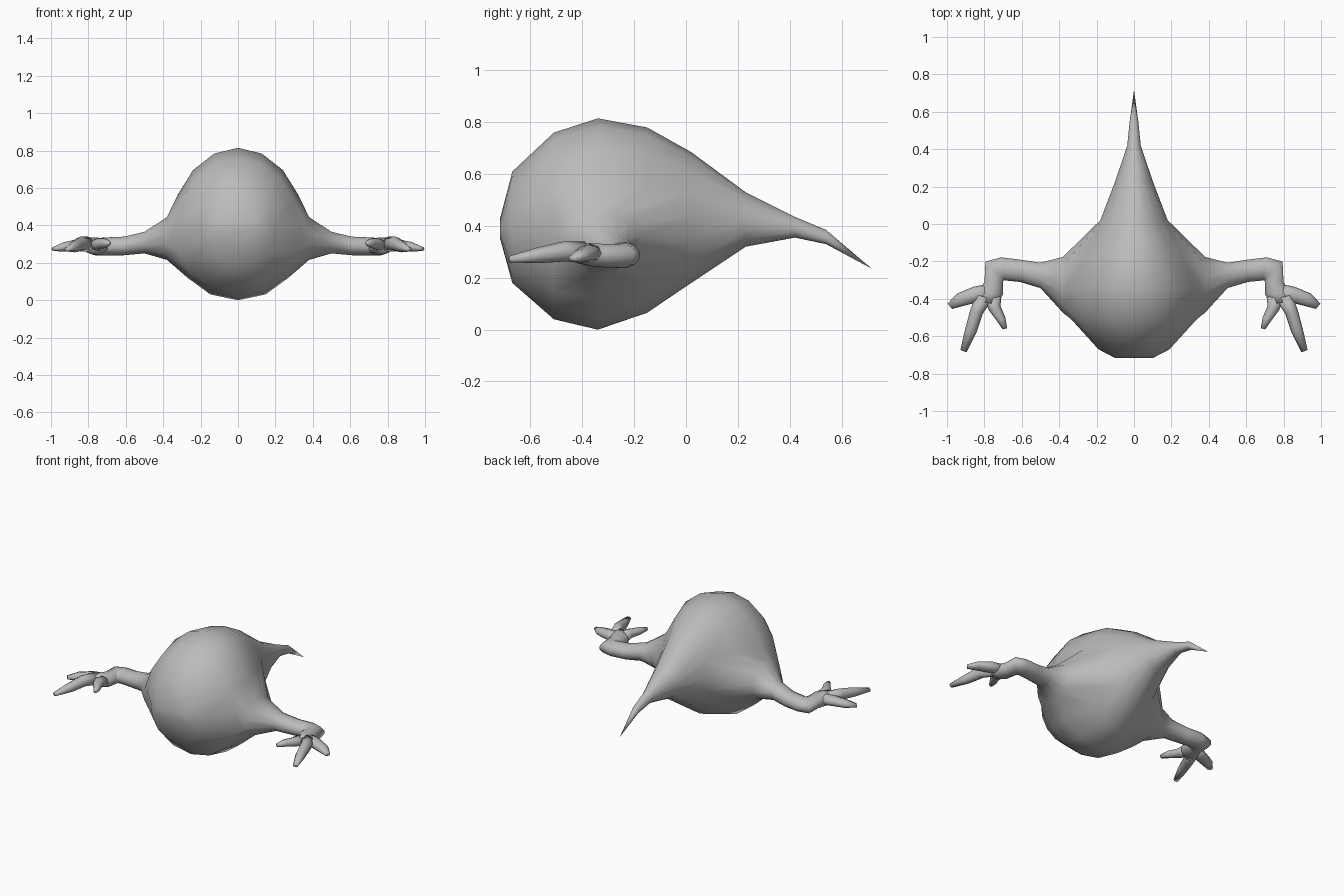
import bpy, bmesh, math
from math import sin, cos, pi, radians

if "Cube" in bpy.data.objects:
    bpy.data.objects.remove(bpy.data.objects["Cube"])

grey = bpy.data.materials.new("plain grey")
grey.diffuse_color = (0.5, 0.5, 0.5, 1)
grey.use_nodes = True
grey.node_tree.nodes["Principled BSDF"].inputs["Base Color"].default_value = grey.diffuse_color


def finish(bm, name):
    bmesh.ops.recalc_face_normals(bm, faces=bm.faces)
    me = bpy.data.meshes.new(name)
    bm.to_mesh(me)
    bm.free()
    me.materials.append(grey)
    me.shade_smooth()
    ob = bpy.data.objects.new(name, me)
    bpy.context.collection.objects.link(ob)
    return ob


def bridge(bm, a, b):
    n = len(a)
    for k in range(n):
        bm.faces.new((a[k], a[(k + 1) % n], b[(k + 1) % n], b[k]))


def ring(bm, station, sides, s=1):
    """Oval cross-section: centre, half width, half height, heading in degrees."""
    x, y, z, hw, hh, heading = station
    h = radians(heading)
    out = []
    for k in range(sides):
        t = pi / 4 + 2 * pi * k / sides
        u = hw * 1.03 * cos(t)
        out.append(bm.verts.new((s * (x - sin(h) * u), y + cos(h) * u,
                                 z + hh * 1.03 * sin(t))))
    return out


# Body with tail: oval sections along y (y, bottom, top, half width)
SECTIONS = [(-.717, .35, .43, .10), (-.67, .18, .61, .19), (-.51, .04, .76, .335),
            (-.34, 0, .815, .36), (-.15, .065, .78, .28), (.02, .18, .685, .18),
            (.23, .32, .53, .10), (.42, .355, .435, .036), (.54, .33, .385, .024)]
SEG = 16
bm = bmesh.new()
rings = []
for y, lo, hi, w in SECTIONS:
    r = []
    for j in range(SEG):
        a = 2 * pi * j / SEG
        # slightly pear-shaped, wider below
        r.append(bm.verts.new((w * cos(a) * (1 - .08 * sin(a)), y,
                               (lo + hi) / 2 + (hi - lo) / 2 * sin(a))))
    rings.append(r)
bm.faces.new(rings[0])
tip = bm.verts.new((0, .717, .235))
for j in range(SEG):
    bm.faces.new((rings[-1][j], rings[-1][(j + 1) % SEG], tip))

# Skin between the sections, leaving a shoulder opening on each side
OPEN = {-2, -1, 0}
for i in range(len(rings) - 1):
    for j in range(SEG):
        right = (j if j < 8 else j - SEG) in OPEN
        left = (7 - j) in OPEN
        if 2 <= i <= 4 and (right or left):
            continue
        k = (j + 1) % SEG
        bm.faces.new((rings[i][j], rings[i][k], rings[i + 1][k], rings[i + 1][j]))

# Arms grow out of the shoulder openings down to the palm
ARM = [(.38, -.325, .33, .15, .115, 0), (.50, -.275, .308, .068, .058, 0),
       (.61, -.25, .29, .06, .05, 0), (.70, -.24, .288, .063, .048, -10),
       (.745, -.25, .285, .07, .047, -45), (.75, -.31, .285, .05, .045, -90),
       (.765, -.37, .29, .066, .045, -85), (.79, -.42, .295, .05, .038, -80)]
EDGE = [(5, 1), (4, 1), (3, 1), (2, 1), (2, 0), (2, -1),
        (2, -2), (3, -2), (4, -2), (5, -2), (5, -1), (5, 0)]
for s in (1, -1):
    prev = [rings[i][(j if s > 0 else 8 - j) % SEG] for i, j in EDGE]
    for st in ARM:
        cur = ring(bm, st, 12, s)
        bridge(bm, prev, cur)
        prev = cur
    bm.faces.new(prev)
finish(bm, "body_tail_and_arms")

# Three tapering fingers per hand
FINGERS = {
    "outer_finger": [(.77, -.365, .295, .045, .035, -20), (.85, -.378, .295, .042, .032, -10),
                     (.93, -.405, .285, .036, .025, -25), (.985, -.44, .275, .018, .011, -40)],
    "middle_finger": [(.80, -.39, .298, .045, .04, -75), (.842, -.47, .302, .034, .038, -75),
                      (.872, -.57, .287, .031, .03, -72), (.912, -.68, .272, .017, .012, -70)],
    "inner_finger": [(.755, -.39, .295, .045, .035, -95), (.745, -.45, .30, .032, .03, -110),
                     (.71, -.51, .305, .024, .024, -112), (.69, -.56, .305, .012, .012, -105)],
}
for name, stations in FINGERS.items():
    for s, side in ((1, "right"), (-1, "left")):
        bm = bmesh.new()
        loops = [ring(bm, st, 8, s) for st in stations]
        for a, b in zip(loops, loops[1:]):
            bridge(bm, a, b)
        bm.faces.new(loops[0])
        bm.faces.new(loops[-1])
        finish(bm, side + "_" + name)
